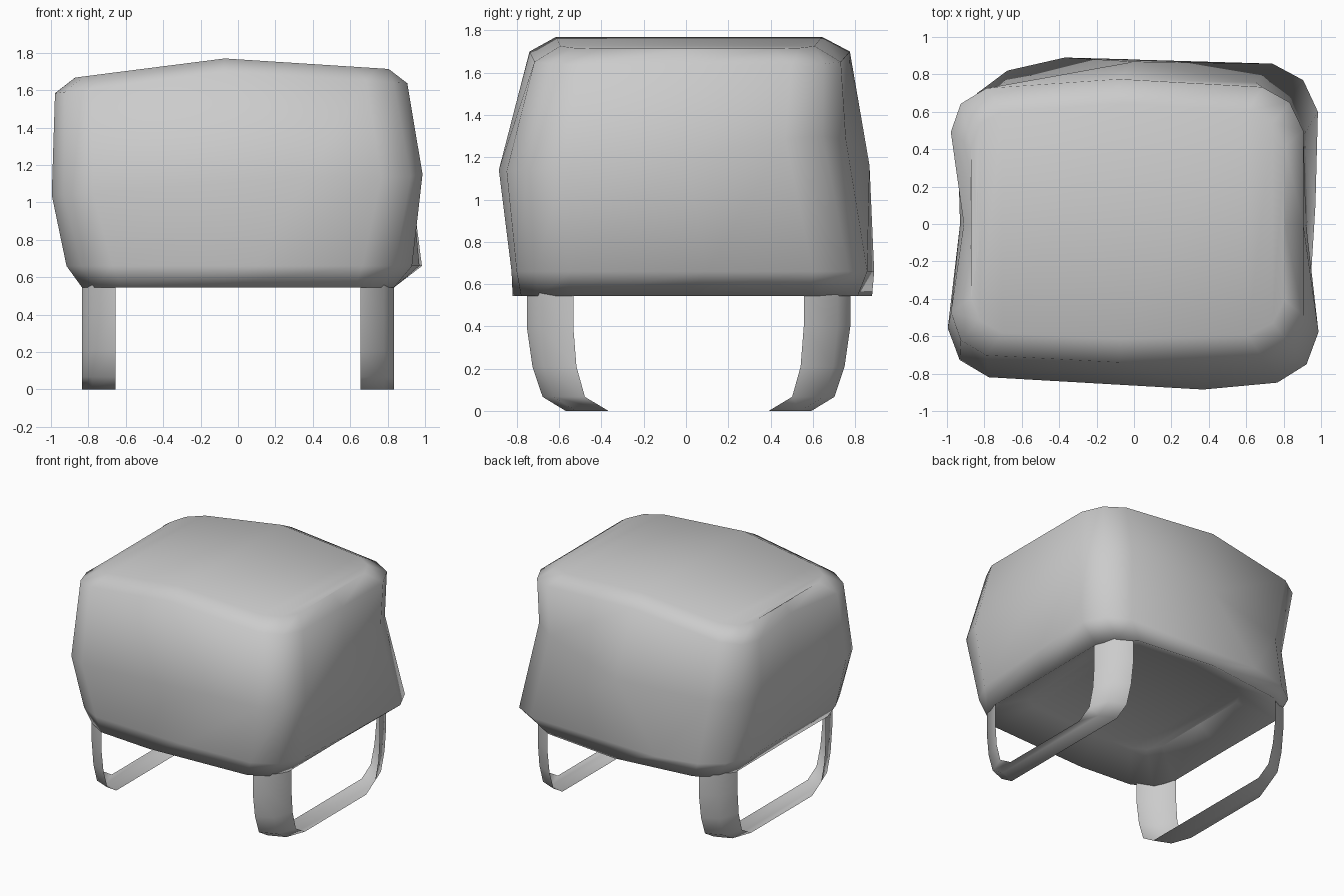
import bpy, bmesh, math
from mathutils import Vector

cube = bpy.data.objects.get("Cube")
if cube:
    bpy.data.objects.remove(cube, do_unlink=True)

grey = bpy.data.materials.new("soft_grey")
grey.use_nodes = True
colour = (0.6, 0.6, 0.6, 1)
grey.diffuse_color = colour
grey.node_tree.nodes["Principled BSDF"].inputs["Base Color"].default_value = colour


def finish(bm, name):
    bmesh.ops.recalc_face_normals(bm, faces=bm.faces)
    mesh = bpy.data.meshes.new(name)
    bm.to_mesh(mesh)
    bm.free()
    mesh.materials.append(grey)
    obj = bpy.data.objects.new(name, mesh)
    bpy.context.collection.objects.link(obj)
    bpy.ops.object.select_all(action='DESELECT')
    obj.select_set(True)
    bpy.context.view_layer.objects.active = obj
    bpy.ops.object.shade_smooth_by_angle(angle=math.radians(120))
    return obj


def outline(left, fl, front, fr, right, br, back, bl, cut=0.25, z=None):
    """Lumpy rounded rectangle: four side mids and four clipped corners, 16 points."""
    ring = [Vector(v if z is None else (*v, z)) for v in (left, fl, front, fr, right, br, back, bl)]
    pts = []
    for i in range(0, 8, 2):
        a, c, b = ring[i], ring[i + 1], ring[(i + 2) % 8]
        p = c + (a - c).normalized() * cut
        q = c + (b - c).normalized() * cut
        pts += [a, p, (p + c + q) / 3, q]
    return pts


def crown(x):
    """Height of the gently ridged top."""
    return 1.77 - (0.13 * (-0.08 - x) if x < -0.08 else 0.064 * (x + 0.08))


# Cushion body: stacked lumpy outlines, from the dished underside to the top
rim = outline((-0.83, 0), (-0.835, -0.77), (-0.2, -0.82), (0.835, -0.77),
              (0.83, 0), (0.835, 0.79), (0, 0.88), (-0.835, 0.78), cut=0.21, z=0.545)
hem = outline((-0.91, 0), (-0.92, -0.79), (0.1, -0.825), (0.915, -0.79),
              (0.97, 0.1), (0.99, 0.85), (-0.37, 0.89), (-0.92, 0.765), z=0.66)
# The widest line is twisted: its corners sit at different heights
waist = outline((-0.93, 0, 1.06), (-1.025, -0.805, 1.03), (0.37, -0.885, 1.14), (1.015, -0.825, 1.13),
                (0.92, 0, 1.2), (0.895, 0.715, 1.33), (0, 0.868, 1.16), (-0.95, 0.66, 1.1))
shoulder = outline((-0.91, 0), (-1.01, -0.69), (-0.08, -0.74), (0.905, -0.71),
                   (0.905, 0), (0.905, 0.72), (-0.08, 0.775), (-1.01, 0.71), cut=0.22, z=0)
for p in shoulder:
    p.z = crown(p.x) - 0.07
cap = [Vector((p.x * 0.89, p.y * 0.83, crown(p.x * 0.89))) for p in shoulder]
dish = [Vector((p.x * 0.72, p.y * 0.72, 0.68)) for p in rim]

bm = bmesh.new()
loops = [[bm.verts.new(p) for p in pts] for pts in (dish, rim, hem, waist, shoulder, cap)]
for lo, hi in zip(loops, loops[1:]):
    for i in range(16):
        j = (i + 1) % 16
        bm.faces.new((lo[i], lo[j], hi[j], hi[i]))
# Close the top and the underside with strips running front to back
for loop in (loops[0], loops[-1]):
    for i in range(8):
        ids = [i, i + 1, 15 - i, (16 - i) % 16]
        bm.faces.new([loop[k] for k in dict.fromkeys(ids)])
finish(bm, "cushion_body")

# Sled straps: (outer y, inner y, z) down one leg; each leg wraps round its corner
leg = [(0.765, 0.545, 0.56), (0.765, 0.545, 0.40), (0.738, 0.53, 0.21),
       (0.69, 0.49, 0.067), (0.58, 0.378, 0.0)]
shift = 0.012
for side, name in ((1, "left_strap"), (-1, "right_strap")):
    bm = bmesh.new()
    rows = [(-1, *r) for r in leg] + [(1, *r) for r in reversed(leg)]
    strips = []
    for end, outer, inner, z in rows:
        bulge = (outer + inner) / 2 + 0.05
        strips.append([bm.verts.new((side * x, end * y + shift, z))
                       for x, y in ((0.655, outer), (0.78, bulge), (0.835, inner))])
    for a, b in zip(strips, strips[1:]):
        for k in range(2):
            bm.faces.new((a[k], a[k + 1], b[k + 1], b[k]))
    finish(bm, name)
